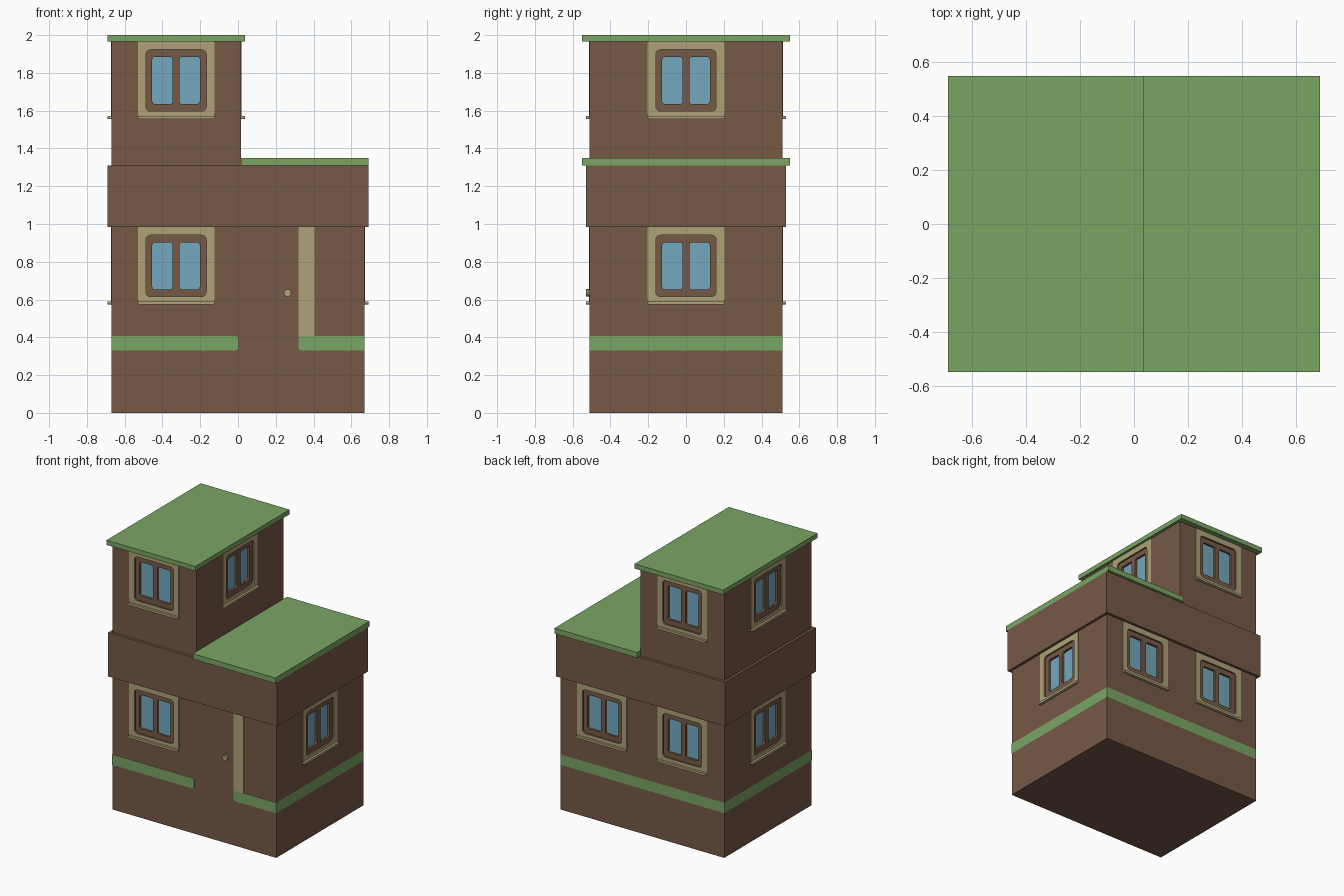
import bpy
import bmesh
from math import radians, cos, sin, pi
from mathutils import Matrix, Vector

if "Cube" in bpy.data.objects:
    bpy.data.objects.remove(bpy.data.objects["Cube"], do_unlink=True)


def material(name, r, g, b):
    m = bpy.data.materials.new(name)
    m.use_nodes = True
    m.diffuse_color = (r, g, b, 1)
    m.node_tree.nodes["Principled BSDF"].inputs["Base Color"].default_value = (r, g, b, 1)
    return m


BROWN = material("brown wall", 0.18, 0.10, 0.062)
GREEN = material("green trim", 0.195, 0.381, 0.127)
TAN = material("tan trim", 0.429, 0.361, 0.188)
GLASS = material("blue glass", 0.174, 0.392, 0.515)


def finish(bm, name, *mats):
    bmesh.ops.recalc_face_normals(bm, faces=bm.faces)
    mesh = bpy.data.meshes.new(name)
    bm.to_mesh(mesh)
    bm.free()
    for m in mats:
        mesh.materials.append(m)
    ob = bpy.data.objects.new(name, mesh)
    bpy.context.collection.objects.link(ob)
    return ob


def box_mesh(x0, x1, y, z0, z1):
    bm = bmesh.new()
    bmesh.ops.create_cube(bm, size=1)
    bm.transform(Matrix.Translation(((x0 + x1) / 2, 0, (z0 + z1) / 2))
                 @ Matrix.Diagonal((x1 - x0, 2 * y, z1 - z0, 1)))
    return bm


def wall_frame(angle, x, y, z):
    """Local axes: x along the wall, y up, z out of the wall."""
    return (Matrix.Translation((x, y, z)) @ Matrix.Rotation(radians(angle), 4, 'Z')
            @ Matrix.Rotation(radians(90), 4, 'X'))


def rounded(cx, cy, w, h, radii, steps=4):
    """Outline with radii for the corners: top right, top left, bottom left, bottom right."""
    pts = []
    for i, (sx, sy) in enumerate(((1, 1), (-1, 1), (-1, -1), (1, -1))):
        r = radii[i]
        for k in range(steps + 1):
            a = pi / 2 * (i + k / steps)
            pts.append((cx + sx * (w / 2 - r) + r * cos(a),
                        cy + sy * (h / 2 - r) + r * sin(a)))
    return pts


def prism(bm, pts, low, high):
    a = [bm.verts.new((u, v, low)) for u, v in pts]
    b = [bm.verts.new((u, v, high)) for u, v in pts]
    bm.faces.new(a[::-1])
    bm.faces.new(b)
    for i in range(len(pts)):
        j = (i + 1) % len(pts)
        bm.faces.new((a[i], a[j], b[j], b[i]))


def ring(bm, outer, inner, low, high):
    loops = [[bm.verts.new((u, v, w)) for u, v in pts]
             for pts, w in ((outer, low), (outer, high), (inner, high), (inner, low))]
    for s in range(4):
        p, q = loops[s], loops[(s + 1) % 4]
        for i in range(len(p)):
            j = (i + 1) % len(p)
            bm.faces.new((p[i], p[j], q[j], q[i]))


# Window outlines, measured from the centre of the opening
RECESS = rounded(0, 0, 0.32, 0.325, [0.025] * 4)
PANES = (-0.072, 0.072)


def pane(cx, grow=0):
    return rounded(cx, 0, 0.108 + grow, 0.25 + grow, [0.015] * 4)


def append(bm, frame, build):
    part = bmesh.new()
    build(part)
    part.transform(frame)
    temp = bpy.data.meshes.new("temp")
    part.to_mesh(temp)
    part.free()
    bm.from_mesh(temp)
    bpy.data.meshes.remove(temp)


def cut(wall, frames, build):
    bm = bmesh.new()
    for f in frames:
        append(bm, f, build)
    cutter = finish(bm, "window_cutter", BROWN)
    cutter.hide_render = True
    mod = wall.modifiers.new("openings", 'BOOLEAN')
    mod.operation = 'DIFFERENCE'
    mod.solver = 'EXACT'
    mod.object = cutter
    bpy.context.view_layer.objects.active = wall
    bpy.ops.object.modifier_apply(modifier=mod.name)
    bpy.data.objects.remove(cutter, do_unlink=True)


def pane_holes(bm):
    for cx in PANES:
        prism(bm, pane(cx), -0.028, 0.02)


def glass(bm):
    for cx in PANES:
        prism(bm, pane(cx, 0.006), -0.034, -0.026)


def surround(bm):
    ring(bm, rounded(0, 0.005, 0.405, 0.4, [0.004, 0.004, 0.02, 0.02]), RECESS, 0, 0.003)


def sill(bm):
    prism(bm, rounded(0, -0.196, 0.405, 0.016, [0.004] * 4), -0.005, 0.02)


def add_windows(wall, frames, level):
    cut(wall, frames, lambda bm: prism(bm, RECESS, -0.01, 0.02))
    cut(wall, frames, pane_holes)
    for name, build, mat in (("window_glass", glass, GLASS), ("window_surrounds", surround, TAN),
                             ("window_sills", sill, TAN)):
        bm = bmesh.new()
        for f in frames:
            append(bm, f, build)
        finish(bm, level + "_" + name, mat)


# Ground floor, with a green belt on the side and back faces
W, D, WX = 0.67, 0.51, 0.328
BELT0, BELT1 = 0.33, 0.407
bm = box_mesh(-W, W, D, 0, 0.985)
for z in (BELT0, BELT1):
    bmesh.ops.bisect_plane(bm, geom=bm.verts[:] + bm.edges[:] + bm.faces[:],
                           plane_co=(0, 0, z), plane_no=(0, 0, 1))
bm.normal_update()
for f in bm.faces:
    if BELT0 < f.calc_center_median().z < BELT1 and f.normal.y > -0.5:
        f.material_index = 1
ground = finish(bm, "ground_floor", BROWN, GREEN)
Z = 0.778
add_windows(ground, [wall_frame(0, -WX, -D, Z), wall_frame(90, W, 0, Z),
                     wall_frame(-90, -W, 0, Z), wall_frame(180, WX, D, Z),
                     wall_frame(180, -WX, D, Z)], "ground")

# Overhanging storey and tower
finish(box_mesh(-0.69, 0.69, 0.53, 0.985, 1.31), "overhang_storey", BROWN)
TX = 0.016
tower = finish(box_mesh(-W, TX, D, 1.31, 1.965), "tower", BROWN)
Z = 1.76
add_windows(tower, [wall_frame(0, -WX, -D, Z), wall_frame(90, TX, 0, Z),
                    wall_frame(-90, -W, 0, Z), wall_frame(180, -WX, D, Z)], "tower")

# Flat roofs
finish(box_mesh(-0.69, 0.036, 0.55, 1.965, 2.0), "tower_roof", GREEN)
finish(box_mesh(TX, 0.69, 0.55, 1.31, 1.35), "lower_roof", GREEN)

# Front belt on either side of the door, and the tan door strip
front = wall_frame(0, 0, -D, 0)
for name, x0, x1, z0, z1, radii, mat in (
        ("front_belt_right", -W, 0, BELT0, BELT1, (0.015, 0, 0, 0.015), GREEN),
        ("front_belt_left", 0.32, W, BELT0, BELT1, (0, 0, 0.015, 0), GREEN),
        ("door_strip", 0.32, 0.405, BELT1, 0.985, (0, 0, 0, 0), TAN)):
    bm = bmesh.new()
    prism(bm, rounded((x0 + x1) / 2, (z0 + z1) / 2, x1 - x0, z1 - z0, radii), 0, 0.002)
    bmesh.ops.remove_doubles(bm, verts=bm.verts, dist=0.0001)
    bm.transform(front)
    finish(bm, name, mat)

# Door knob
bm = bmesh.new()
bmesh.ops.create_cone(bm, cap_ends=True, segments=10, radius1=0.02, radius2=0.02, depth=0.03)
bm.transform(wall_frame(0, 0.262, -0.515, 0.635))
finish(bm, "door_knob", TAN)
